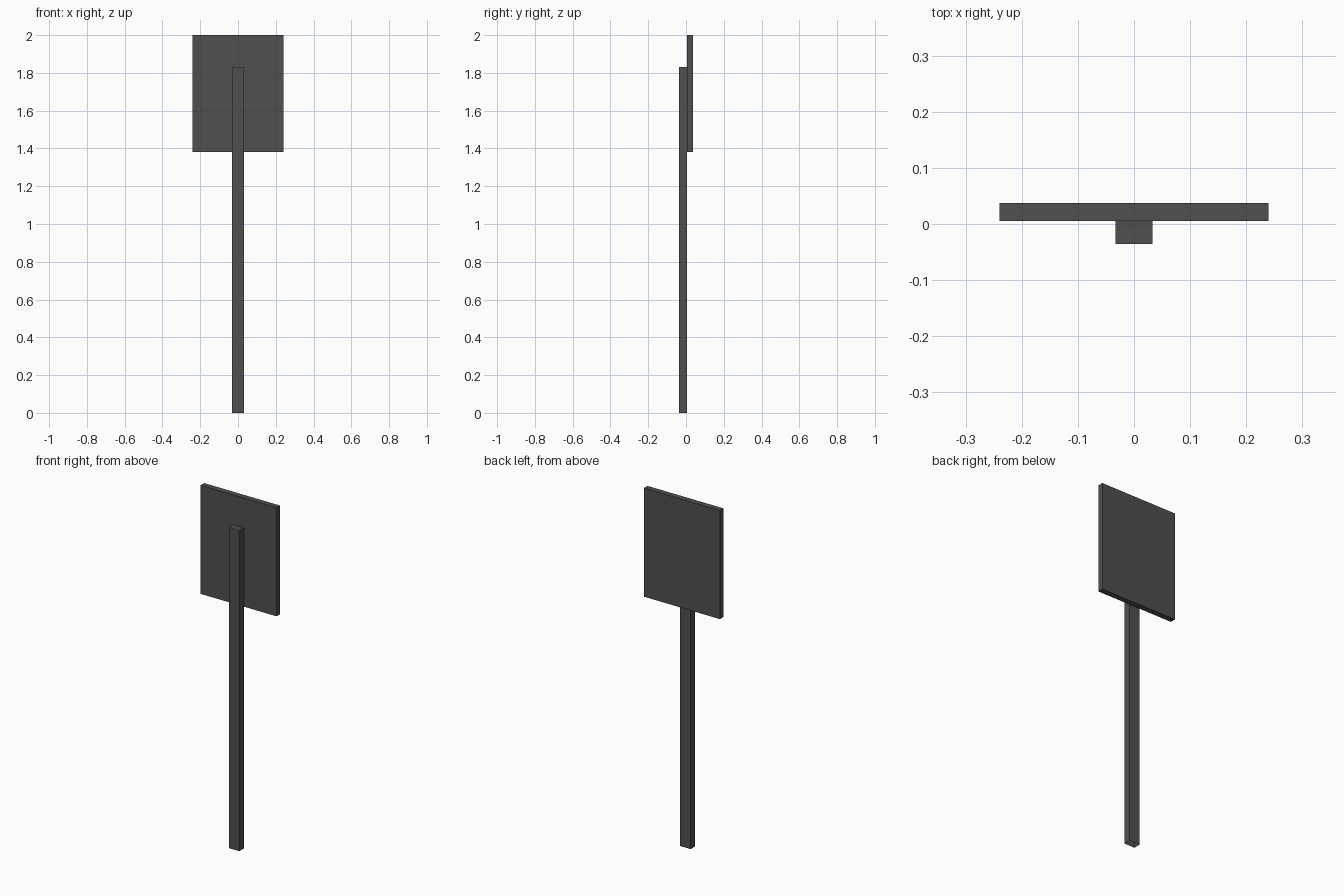
import bpy
import bmesh
from mathutils import Vector

if "Cube" in bpy.data.objects:
    bpy.data.objects.remove(bpy.data.objects["Cube"])

dark = bpy.data.materials.new("dark_grey")
dark.diffuse_color = (0.08, 0.08, 0.08, 1)
dark.use_nodes = True
dark.node_tree.nodes["Principled BSDF"].inputs["Base Color"].default_value = dark.diffuse_color


def box(name, lo, hi, open_bottom=False):
    lo, hi = Vector(lo), Vector(hi)
    bm = bmesh.new()
    bmesh.ops.create_cube(bm, size=1)
    bmesh.ops.scale(bm, vec=hi - lo, verts=bm.verts)
    bmesh.ops.translate(bm, vec=(lo + hi) / 2, verts=bm.verts)
    if open_bottom:
        bm.normal_update()
        under = [f for f in bm.faces if f.normal.z < -0.9]
        bmesh.ops.delete(bm, geom=under, context='FACES_ONLY')
    mesh = bpy.data.meshes.new(name)
    bm.to_mesh(mesh)
    bm.free()
    mesh.materials.append(dark)
    obj = bpy.data.objects.new(name, mesh)
    bpy.context.collection.objects.link(obj)
    return obj


# Upright post, open where it meets the ground
box("post", (-0.033, -0.036, 0), (0.033, 0.005, 1.83), open_bottom=True)

# Flat sign panel fixed to the back of the post
box("sign_panel", (-0.24, 0.005, 1.38), (0.24, 0.037, 2.0))
